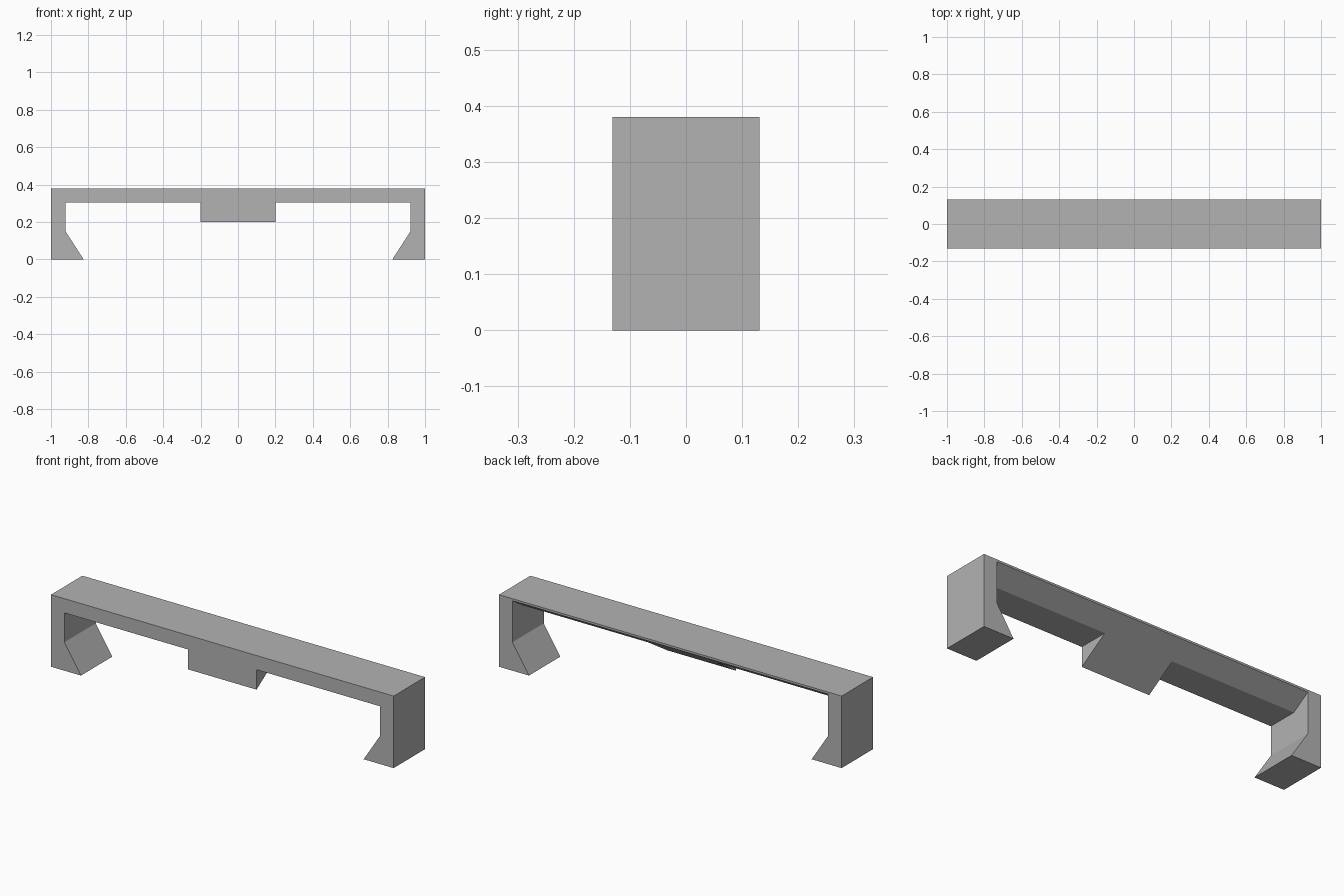
import bpy
import bmesh
from mathutils import Vector

cube = bpy.data.objects.get("Cube")
if cube:
    bpy.data.objects.remove(cube)

DEPTH = 0.262      # front to back
HEIGHT = 0.38
INNER = 0.922      # inside face of the legs
BEAM_Z = 0.305     # underside of the beam
TAB_Z = 0.20       # lower edge of the centre tab
LIP_Z = 0.369      # lower edge of the thin rear lip

grey = bpy.data.materials.new("plain_grey")
grey.use_nodes = True
colour = (0.45, 0.45, 0.45, 1)
grey.diffuse_color = colour
grey.node_tree.nodes["Principled BSDF"].inputs["Base Color"].default_value = colour


def prism(name, points, direction):
    """Extrude a flat outline into a solid."""
    bm = bmesh.new()
    face = bm.faces.new([bm.verts.new(p) for p in points])
    result = bmesh.ops.extrude_face_region(bm, geom=[face])
    moved = [v for v in result["geom"] if isinstance(v, bmesh.types.BMVert)]
    bmesh.ops.translate(bm, verts=moved, vec=Vector(direction))
    bmesh.ops.recalc_face_normals(bm, faces=bm.faces)
    mesh = bpy.data.meshes.new(name)
    bm.to_mesh(mesh)
    bm.free()
    mesh.materials.append(grey)
    obj = bpy.data.objects.new(name, mesh)
    bpy.context.collection.objects.link(obj)
    return obj


# Bracket: beam, centre tab and two splayed feet in one mirrored outline
half = [(0.2, TAB_Z), (0.2, BEAM_Z), (INNER, BEAM_Z), (INNER, 0.15),
        (0.825, 0), (1, 0), (1, HEIGHT)]
outline = half + [(-x, z) for x, z in reversed(half)]
bracket = prism("bracket", [(x, -DEPTH / 2, z) for x, z in outline], (0, DEPTH, 0))

# Sloping relief under the beam and tab, rising towards the back
slope = (LIP_Z - TAB_Z) / DEPTH
back = DEPTH / 2 + 0.02
wedge = [(-DEPTH / 2, TAB_Z), (back, TAB_Z - 0.01), (back, LIP_Z + 0.02 * slope)]
cutter = prism("relief_cutter", [(-INNER, y, z) for y, z in wedge], (2 * INNER, 0, 0))
cutter.hide_render = True

cut = bracket.modifiers.new("relief", "BOOLEAN")
cut.operation = "DIFFERENCE"
cut.solver = "EXACT"
cut.object = cutter
bpy.context.view_layer.objects.active = bracket
bpy.ops.object.modifier_apply(modifier=cut.name)
bpy.data.objects.remove(cutter)
